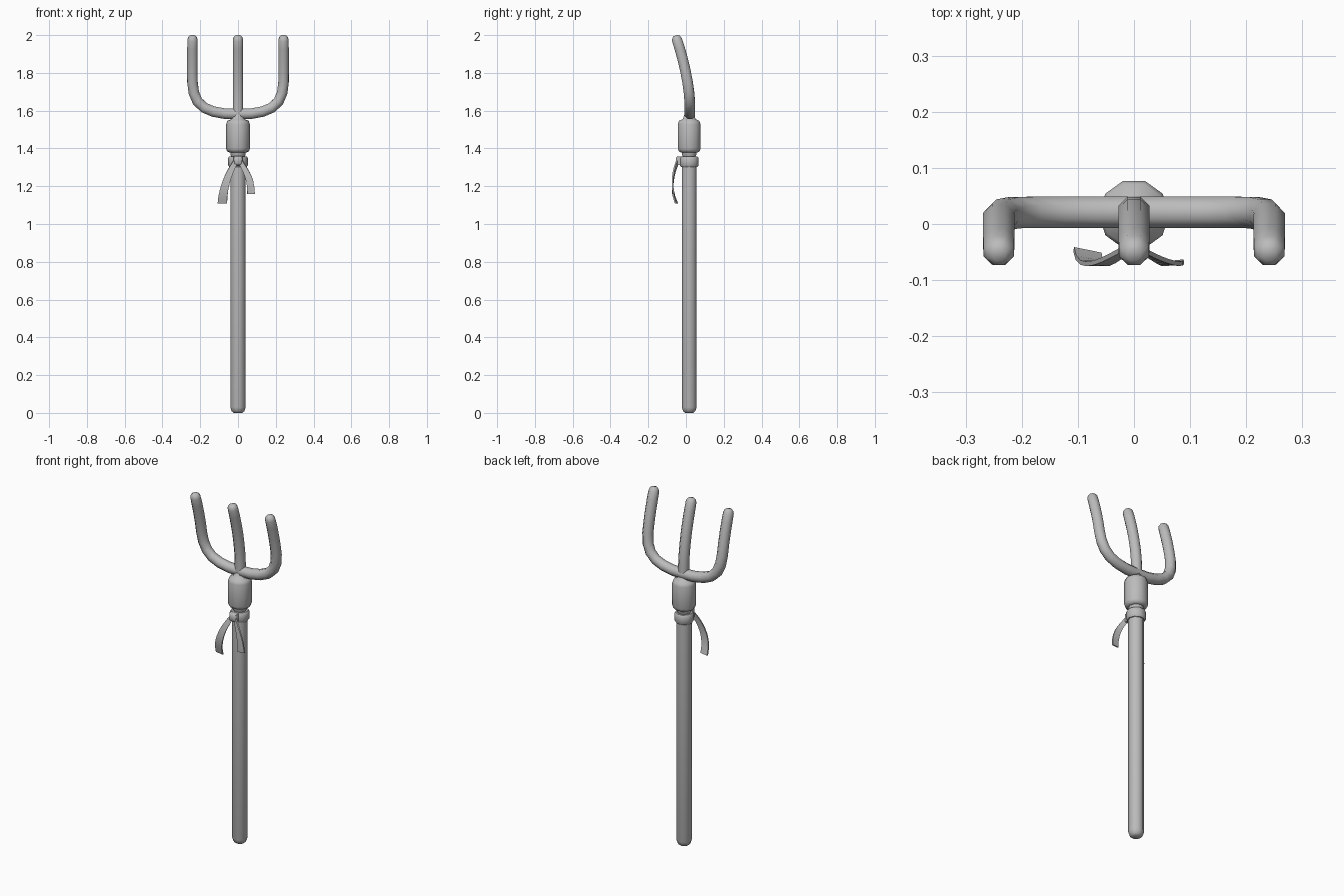
import bpy, bmesh
from math import sin, cos, pi, radians
from mathutils import Vector
from mathutils.geometry import interpolate_bezier

if "Cube" in bpy.data.objects:
    bpy.data.objects.remove(bpy.data.objects["Cube"], do_unlink=True)

grey = bpy.data.materials.new("plain grey")
grey.use_nodes = True
grey.diffuse_color = (0.5, 0.5, 0.5, 1)
grey.node_tree.nodes["Principled BSDF"].inputs["Base Color"].default_value = (0.5, 0.5, 0.5, 1)

AXIS_Y = 0.017  # the pole sits slightly behind the centre


def skin(name, rings):
    """Bridge a list of equal rings of points and cap both ends."""
    bm = bmesh.new()
    loops = [[bm.verts.new(p) for p in ring] for ring in rings]
    n = len(loops[0])
    for a, b in zip(loops, loops[1:]):
        for i in range(n):
            j = (i + 1) % n
            bm.faces.new((a[i], a[j], b[j], b[i]))
    bm.faces.new(loops[0])
    bm.faces.new(loops[-1])
    bmesh.ops.recalc_face_normals(bm, faces=bm.faces)
    mesh = bpy.data.meshes.new(name)
    bm.to_mesh(mesh)
    bm.free()
    mesh.materials.append(grey)
    obj = bpy.data.objects.new(name, mesh)
    bpy.context.collection.objects.link(obj)
    bpy.ops.object.select_all(action='DESELECT')
    obj.select_set(True)
    bpy.context.view_layer.objects.active = obj
    bpy.ops.object.shade_smooth_by_angle(angle=radians(50))
    return obj


def lathe(name, profile, sides=10):
    """Turn (radius, height) pairs around the pole axis."""
    turn = [2 * pi * i / sides for i in range(sides)]
    return skin(name, [[(r * cos(a), AXIS_Y + r * sin(a), z) for a in turn]
                       for r, z in profile])


def sweep(name, path, radii):
    """Sweep an octagon along a path, keeping one flat to the front."""
    path = [Vector(p) for p in path]
    rings = []
    for i, p in enumerate(path):
        t = (path[min(i + 1, len(path) - 1)] - path[max(i - 1, 0)]).normalized()
        u = Vector((0, 1, 0))
        u = (u - t * u.dot(t)).normalized()
        v = t.cross(u)
        rings.append([p + radii[i] * (u * cos(a) + v * sin(a))
                      for a in (pi / 8 + pi / 4 * k for k in range(8))])
    return skin(name, rings)


def tine_depth(z):
    """Tines are upright at the root and lean forward towards the tip."""
    return 0.021 - 0.077 * (max(0, z - 1.62) / 0.38) ** 1.7


def ribbon(name, points, widths, yaws, thickness=0.008):
    """Flat strip following a curve, turning a little as it falls."""
    a, b, c, d = (Vector(p) for p in points)
    steps = 8
    rings = []
    for i, p in enumerate(interpolate_bezier(a, b, c, d, steps)):
        f = i / (steps - 1)
        w = widths[0] + (widths[1] - widths[0]) * f
        yaw = yaws[0] + (yaws[1] - yaws[0]) * f
        side = Vector((cos(yaw), sin(yaw), 0)) * w / 2
        out = Vector((-sin(yaw), cos(yaw), 0)) * thickness / 2
        rings.append([p - side - out, p + side - out, p + side + out, p - side + out])
    return skin(name, rings)


# Pole with rounded foot
lathe("pole", [(0.022, 0), (0.034, 0.009), (0.041, 0.03), (0.041, 1.32)])

# Neck, and socket holding the tines
lathe("neck", [(0.036, 1.31), (0.036, 1.36), (0.041, 1.368), (0.041, 1.39)])
lathe("socket", [(0.045, 1.378), (0.058, 1.385), (0.063, 1.4), (0.063, 1.528),
                 (0.057, 1.546), (0.036, 1.555), (0.026, 1.58)])

# Band tied below the socket
lathe("ribbon_band", [(0.046, 1.302), (0.052, 1.31), (0.052, 1.35), (0.046, 1.358)])

# Outer tines joined by one curved bar
half = [(0.07, 1.584), (0.13, 1.595), (0.18, 1.616), (0.215, 1.65),
        (0.234, 1.695), (0.241, 1.75), (0.241, 1.81), (0.241, 1.87),
        (0.241, 1.93), (0.241, 1.975), (0.241, 1.99), (0.241, 1.998)]
outline = [(-x, z) for x, z in reversed(half)] + [(0, 1.582)] + half
ends = [0.03] * (len(half) - 3) + [0.029, 0.023, 0.012]
sweep("outer_tines", [(x, tine_depth(z), z) for x, z in outline],
      ends[::-1] + [0.03] + ends)

# Middle tine
heights = [1.57, 1.63, 1.69] + [z for x, z in half[5:]]
sweep("middle_tine", [(0, tine_depth(z), z) for z in heights],
      [0.03] * (len(heights) - 3) + [0.029, 0.023, 0.012])

# Knot and the two hanging tails
skin("ribbon_knot", [[(sx * w, y, 1.335 + sz * w) for sx, sz in
                      ((-1, -1), (1, -1), (1, 1), (-1, 1))]
                     for w, y in ((0.022, -0.025), (0.024, -0.045), (0.016, -0.054))])
ribbon("right_tail", [(-0.01, -0.042, 1.335), (-0.045, -0.065, 1.28),
                      (-0.08, -0.09, 1.2), (-0.083, -0.05, 1.108)],
       (0.03, 0.05), (0.3, -0.2))
ribbon("left_tail", [(0.01, -0.042, 1.335), (0.035, -0.06, 1.29),
                     (0.07, -0.075, 1.25), (0.069, -0.069, 1.16)],
       (0.03, 0.04), (-0.5, 0.1))
